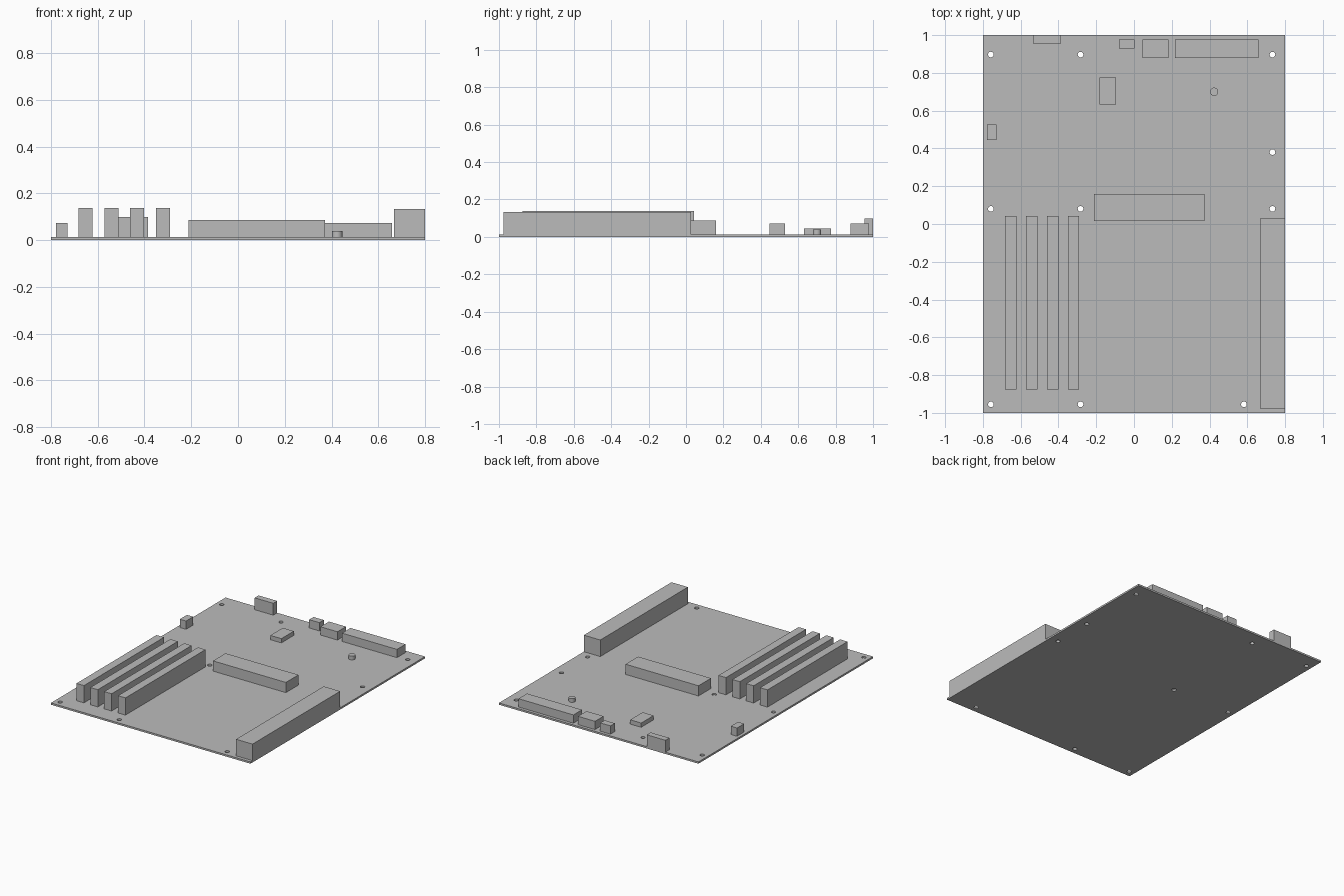
import bpy

if "Cube" in bpy.data.objects:
    bpy.data.objects.remove(bpy.data.objects["Cube"])

BOARD_TOP = 0.013

grey = bpy.data.materials.new("plain_grey")
grey.diffuse_color = (0.5, 0.5, 0.5, 1)
grey.use_nodes = True
grey.node_tree.nodes["Principled BSDF"].inputs["Base Color"].default_value = grey.diffuse_color


def box(name, x0, x1, y0, y1, z1, z0=BOARD_TOP):
    """Box given by its extents."""
    bpy.ops.mesh.primitive_cube_add(
        size=1, location=((x0 + x1) / 2, (y0 + y1) / 2, (z0 + z1) / 2))
    ob = bpy.context.object
    ob.name = name
    ob.scale = (x1 - x0, y1 - y0, z1 - z0)
    bpy.ops.object.transform_apply(location=False, rotation=False, scale=True)
    ob.data.materials.append(grey)
    return ob


def cylinder(name, x, y, r, z0, z1, sides=24):
    bpy.ops.mesh.primitive_cylinder_add(
        vertices=sides, radius=r, depth=z1 - z0, location=(x, y, (z0 + z1) / 2))
    ob = bpy.context.object
    ob.name = name
    ob.data.materials.append(grey)
    bpy.ops.object.shade_smooth_by_angle()
    return ob


# Circuit board with drilled mounting holes
board = box("circuit_board", -0.8, 0.8, -1, 1, BOARD_TOP, 0)
holes = [(x, y) for x in (-0.758, -0.283) for y in (0.897, 0.08, -0.955)]
holes += [(0.733, y) for y in (0.897, 0.38, 0.08)] + [(0.582, -0.955)]
cutters = [cylinder("hole_cutter", x, y, 0.015, -0.1, 0.1, 20) for x, y in holes]
bpy.ops.object.select_all(action='DESELECT')
for c in cutters:
    c.select_set(True)
bpy.context.view_layer.objects.active = cutters[0]
bpy.ops.object.join()
cutter = bpy.context.object
cutter.hide_render = True
bpy.ops.object.select_all(action='DESELECT')
board.select_set(True)
bpy.context.view_layer.objects.active = board
mod = board.modifiers.new("holes", 'BOOLEAN')
mod.object = cutter
mod.operation = 'DIFFERENCE'
mod.solver = 'EXACT'
bpy.ops.object.modifier_apply(modifier=mod.name)
bpy.data.objects.remove(cutter)

# Four parallel card slots
for i in range(4):
    x = -0.653 + i * 0.111
    box(f"card_slot_{i + 1}", x - 0.03, x + 0.03, -0.875, 0.042, 0.138)

# Long edge connector and central connector
box("edge_connector", 0.668, 0.8, -0.976, 0.028, 0.133)
box("central_connector", -0.212, 0.373, 0.016, 0.16, 0.087)

# Ports and headers along the back and left
box("back_port", -0.535, -0.386, 0.955, 1.0, 0.099)
box("small_header", -0.079, 0.003, 0.928, 0.978, 0.073)
box("medium_header", 0.045, 0.182, 0.88, 0.978, 0.073)
box("long_header", 0.218, 0.659, 0.88, 0.978, 0.073)
box("side_header", -0.779, -0.729, 0.446, 0.528, 0.073)

# Chip and round capacitor
box("chip", -0.183, -0.095, 0.632, 0.775, 0.044)
cylinder("capacitor", 0.424, 0.70, 0.022, BOARD_TOP, 0.04)
